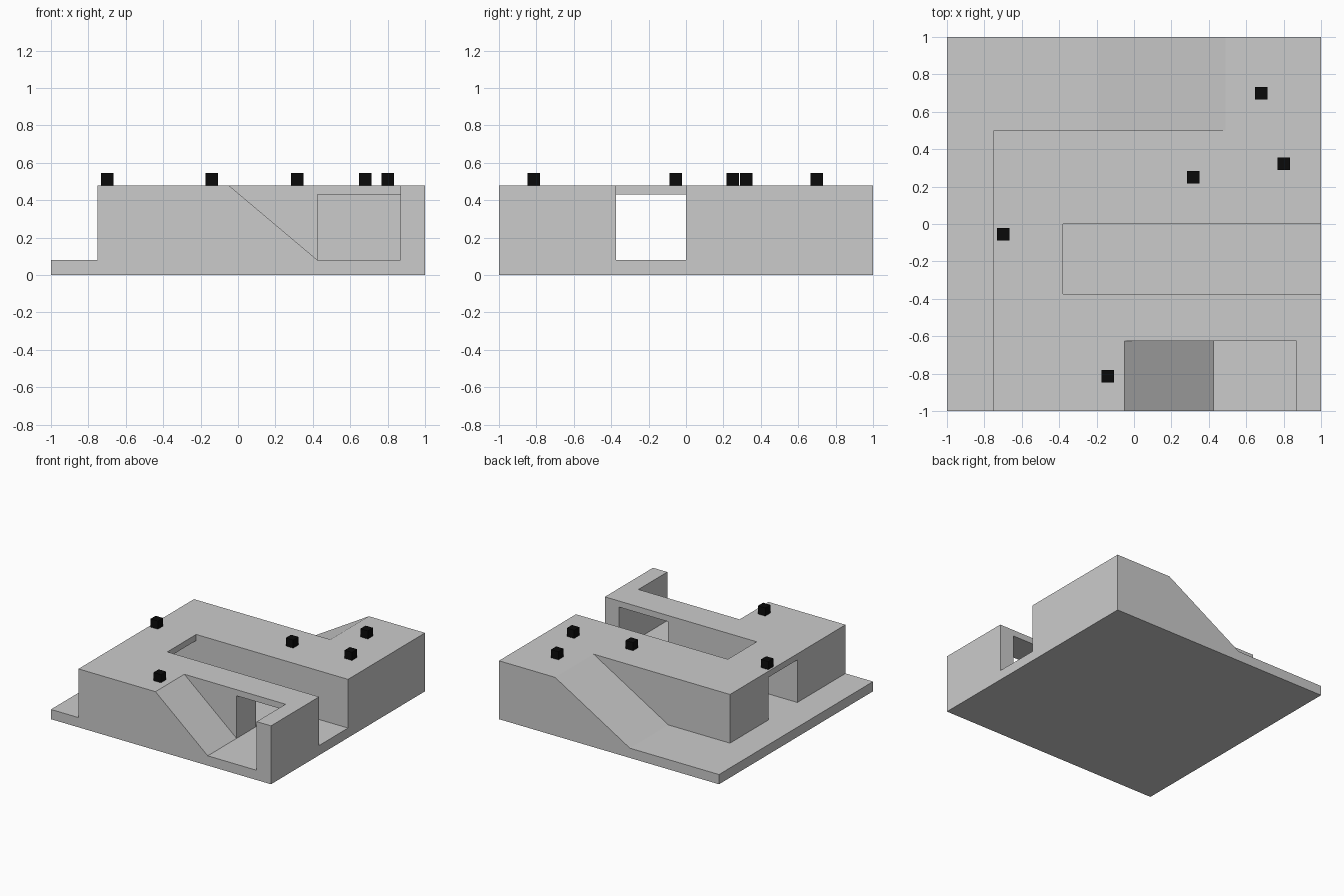
import bpy, bmesh

if "Cube" in bpy.data.objects:
    bpy.data.objects.remove(bpy.data.objects["Cube"])

FLOOR, DECK, LINTEL, OVER = 0.08, 0.48, 0.43, 0.58


def prism(name, profile, y0, y1):
    """Extrude an (x, z) profile from y0 to y1."""
    bm = bmesh.new()
    face = bm.faces.new([bm.verts.new((x, y0, z)) for x, z in profile])
    ext = bmesh.ops.extrude_face_region(bm, geom=[face])
    moved = [v for v in ext["geom"] if isinstance(v, bmesh.types.BMVert)]
    bmesh.ops.translate(bm, verts=moved, vec=(0, y1 - y0, 0))
    bmesh.ops.recalc_face_normals(bm, faces=bm.faces[:])
    mesh = bpy.data.meshes.new(name)
    bm.to_mesh(mesh)
    bm.free()
    obj = bpy.data.objects.new(name, mesh)
    bpy.context.collection.objects.link(obj)
    return obj


def box(name, x0, x1, y0, y1, z0, z1):
    return prism(name, [(x0, z0), (x1, z0), (x1, z1), (x0, z1)], y0, y1)


# Solid block that everything is carved from
terrain = box("terrain_block", -1, 1, -1, 1, 0, DECK)

cutters = [
    # Low ledge along the left side
    box("left_ledge_cut", -1.1, -0.75, -1.1, 1.1, FLOOR, OVER),
    # Low ledge along the back with the ramp rising to the right
    prism("back_ramp_cut", [(-1.1, FLOOR), (-0.19, FLOOR), (0.49, DECK),
                            (0.66, OVER), (-1.1, OVER)], 0.5, 1.1),
    # Open trench running out to the right
    box("trench_cut", -0.38, 1.1, -0.375, 0.0, FLOOR, OVER),
    # Tunnel from the trench to the left ledge
    box("tunnel_cut", -0.9, -0.2, -0.375, 0.0, FLOOR, LINTEL),
    # Front notch with its ramp
    prism("front_ramp_cut", [(0.425, FLOOR), (0.87, FLOOR), (0.87, OVER),
                             (-0.169, OVER), (-0.05, DECK)], -1.1, -0.625),
    # Doorway from the front notch into the trench
    box("doorway_cut", 0.425, 0.87, -0.7, -0.3, FLOOR, LINTEL),
]
for cutter in cutters:
    cutter.hide_render = True
    cutter.hide_set(True)
    mod = terrain.modifiers.new(cutter.name, "BOOLEAN")
    mod.operation = "DIFFERENCE"
    mod.solver = "EXACT"
    mod.object = cutter

# Bake the carving and drop the cutters
bpy.context.view_layer.update()
graph = bpy.context.evaluated_depsgraph_get()
carved = bpy.data.meshes.new_from_object(terrain.evaluated_get(graph))
terrain.modifiers.clear()
terrain.data = carved
for cutter in cutters:
    bpy.data.objects.remove(cutter)

# Black marker cubes on the deck
black = bpy.data.materials.new("black")
black.diffuse_color = (0.003, 0.003, 0.003, 1)
black.use_nodes = True
black.node_tree.nodes["Principled BSDF"].inputs["Base Color"].default_value = black.diffuse_color
H = 0.0335
for x, y in [(-0.70, -0.055), (-0.14, -0.815), (0.317, 0.25),
             (0.68, 0.70), (0.80, 0.323)]:
    cube = box("marker_cube", x - H, x + H, y - H, y + H, DECK, DECK + 2 * H)
    cube.data.materials.append(black)
